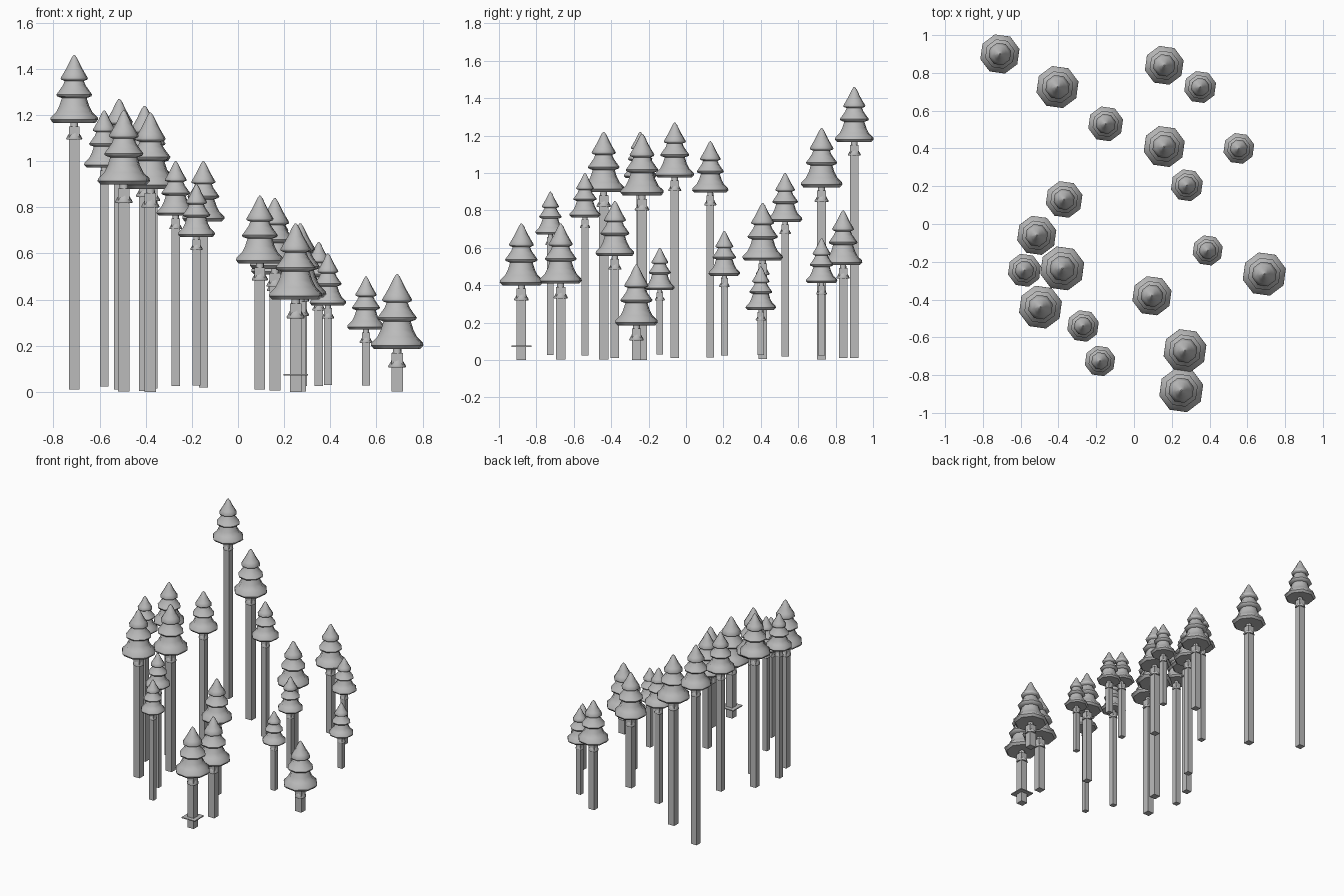
import bpy, bmesh, math

if "Cube" in bpy.data.objects:
    bpy.data.objects.remove(bpy.data.objects["Cube"])

grey = bpy.data.materials.new("plain grey")
grey.diffuse_color = (0.5, 0.5, 0.5, 1)
grey.use_nodes = True
grey.node_tree.nodes["Principled BSDF"].inputs["Base Color"].default_value = grey.diffuse_color

# Crown outline: (radius, drop below the tip), in units of the crown radius
OUTLINE = [(0.03, 0), (0.12, 0.12), (0.30, 0.48), (0.44, 0.72), (0.57, 0.93), (0.55, 0.99),
           (0.40, 1.05), (0.47, 1.22), (0.62, 1.43), (0.75, 1.60), (0.72, 1.67),
           (0.52, 1.74), (0.62, 2.05), (0.75, 2.30), (0.98, 2.52), (1.0, 2.62),
           (0.88, 2.75), (0.16, 2.72), (0.17, 2.95), (0.23, 3.20), (0.34, 3.38), (0.32, 3.43)]

# Trees: x, y, crown radius, tip height
TREES = [(-0.71, 0.90, .107, 1.46), (-0.405, 0.725, .115, 1.24), (-0.15, 0.53, .095, 1.0),
         (0.16, 0.84, .106, 0.80), (0.35, 0.725, .087, 0.65), (0.16, 0.41, .112, 0.84),
         (0.555, 0.40, .084, 0.50), (0.28, 0.205, .087, 0.69), (-0.37, 0.13, .10, 1.17),
         (-0.515, -0.06, .107, 1.27), (-0.58, -0.245, .09, 1.22), (-0.38, -0.235, .12, 1.21),
         (-0.495, -0.44, .117, 1.22), (-0.27, -0.54, .086, 1.0), (-0.18, -0.725, .083, 0.90),
         (0.095, -0.38, .107, 0.85), (0.39, -0.14, .082, 0.60), (0.69, -0.265, .118, 0.51),
         (0.27, -0.67, .117, 0.73), (0.25, -0.88, .12, 0.73)]


def finish(name, bm):
    mesh = bpy.data.meshes.new(name)
    bmesh.ops.recalc_face_normals(bm, faces=bm.faces)
    bm.to_mesh(mesh)
    bm.free()
    mesh.materials.append(grey)
    obj = bpy.data.objects.new(name, mesh)
    bpy.context.collection.objects.link(obj)
    return obj


def box(name, x, y, z0, z1, half):
    bm = bmesh.new()
    bmesh.ops.create_cube(bm, size=1)
    for v in bm.verts:
        v.co = (x + v.co.x * 2 * half, y + v.co.y * 2 * half, z0 + (v.co.z + 0.5) * (z1 - z0))
    return finish(name, bm)


def crown(name, x, y, r, top):
    bm = bmesh.new()
    rings = []
    for rad, drop in OUTLINE:
        ring = []
        for i in range(8):
            a = math.radians(22.5 - 8 + 45 * i)
            ring.append(bm.verts.new((x + r * rad * math.cos(a), y + r * rad * math.sin(a), top - drop * r)))
        rings.append(ring)
    for a, b in zip(rings, rings[1:]):
        for i in range(8):
            j = (i + 1) % 8
            bm.faces.new((a[i], a[j], b[j], b[i]))
    bm.faces.new(rings[0])
    bm.faces.new(rings[-1])
    obj = finish(name, bm)
    bpy.ops.object.select_all(action='DESELECT')
    obj.select_set(True)
    bpy.context.view_layer.objects.active = obj
    bpy.ops.object.shade_smooth_by_angle(angle=math.radians(50))


for x, y, r, top in TREES:
    crown("tree_crown", x, y, r, top)
    # Smaller trees start slightly higher
    box("tree_trunk", x, y, max(0, 0.75 * (0.12 - r)), top - 2.9 * r, 0.21 * r)

# Thin square plate around the foremost trunk
box("trunk_plate", 0.25, -0.88, 0.07, 0.077, 0.053)
